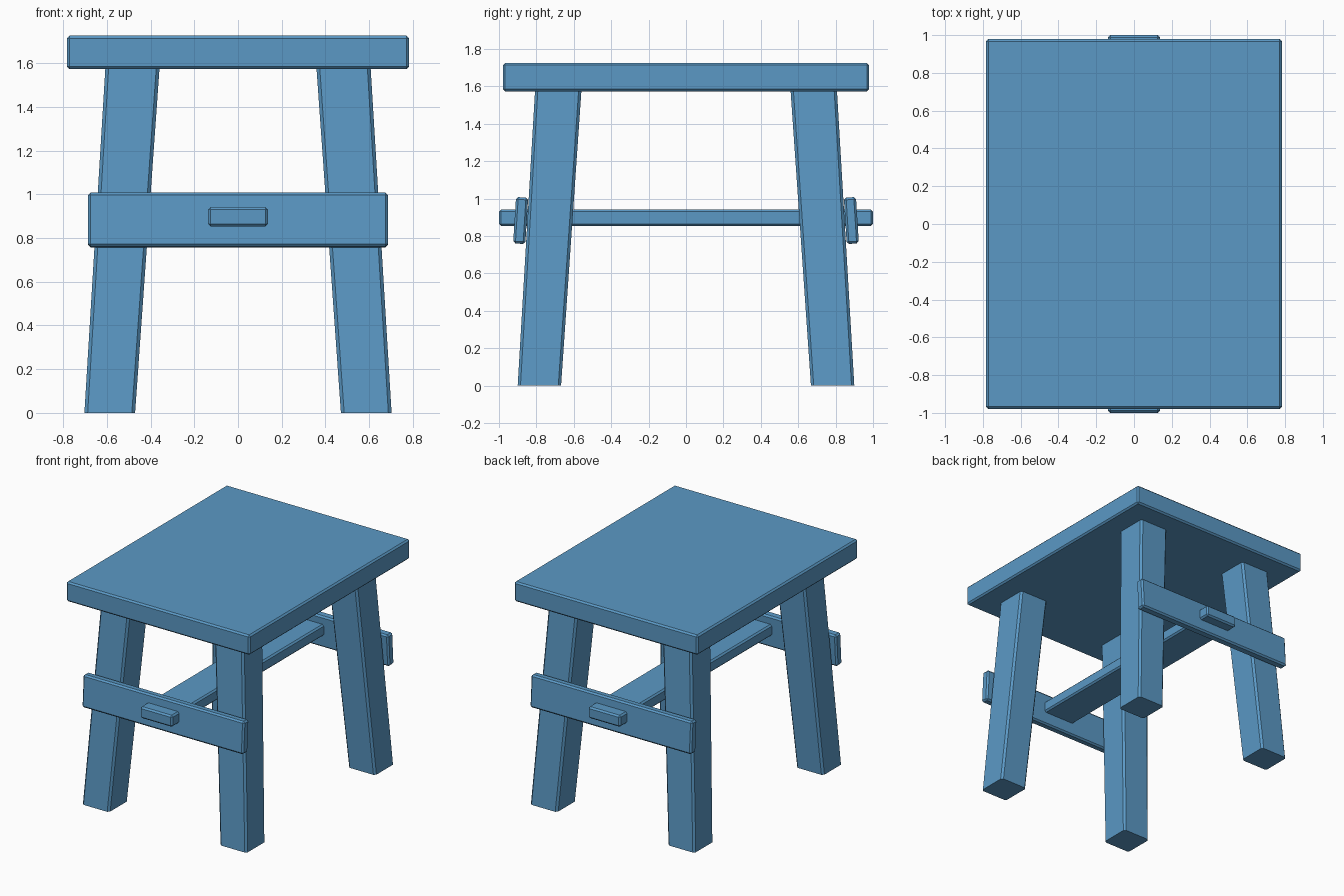
import bpy, bmesh, math

if "Cube" in bpy.data.objects:
    bpy.data.objects.remove(bpy.data.objects["Cube"])

# Blue paint shared by every part
paint = bpy.data.materials.new("blue_paint")
paint.diffuse_color = (0.104, 0.318, 0.561, 1)
paint.use_nodes = True
paint.node_tree.nodes["Principled BSDF"].inputs["Base Color"].default_value = paint.diffuse_color


def finish(name, bm):
    bmesh.ops.recalc_face_normals(bm, faces=bm.faces)
    mesh = bpy.data.meshes.new(name)
    bm.to_mesh(mesh)
    bm.free()
    mesh.materials.append(paint)
    obj = bpy.data.objects.new(name, mesh)
    bpy.context.collection.objects.link(obj)
    return obj


def chamfer(bm, edges, width):
    bmesh.ops.bevel(bm, geom=edges, offset=width, offset_type='OFFSET',
                    segments=1, affect='EDGES', profile=0.5)


def board(name, size, location, tilt=0.0, width=0.012):
    bm = bmesh.new()
    bmesh.ops.create_cube(bm, size=1)
    bmesh.ops.scale(bm, vec=size, verts=bm.verts)
    chamfer(bm, bm.edges[:], width)
    obj = finish(name, bm)
    obj.location = location
    obj.rotation_euler.x = tilt
    return obj


def splayed_leg(name, sx, sy):
    # Slightly tapered, leaning outward, cut level at floor and seat
    bm = bmesh.new()
    bmesh.ops.create_cube(bm, size=2)
    uprights = [e for e in bm.edges
                if abs(e.verts[0].co.z - e.verts[1].co.z) > 1]
    for v in bm.verts:
        if v.co.z > 0:
            cx, cy, half, z = 0.483, 0.683, 0.124, 1.58
        else:
            cx, cy, half, z = 0.587, 0.784, 0.116, 0.0
        v.co = (sx * cx + v.co.x * half, sy * cy + v.co.y * half, z)
    chamfer(bm, uprights, 0.015)
    return finish(name, bm)


# Seat
board("seat", (1.567, 1.957, 0.153), (0, 0, 1.65))

# Four splayed legs
for sy, end in ((-1, "front"), (1, "back")):
    for sx, side in ((-1, "left"), (1, "right")):
        splayed_leg(f"{end}_{side}_leg", sx, sy)

    # Cross rail lying against the outside of the legs
    board(f"{end}_rail", (1.375, 0.065, 0.248), (0, sy * 0.884, 0.883),
          tilt=sy * math.atan(0.062))

# Long stretcher passing through both rails
board("long_stretcher", (0.275, 2.0, 0.089), (0, 0, 0.898))
